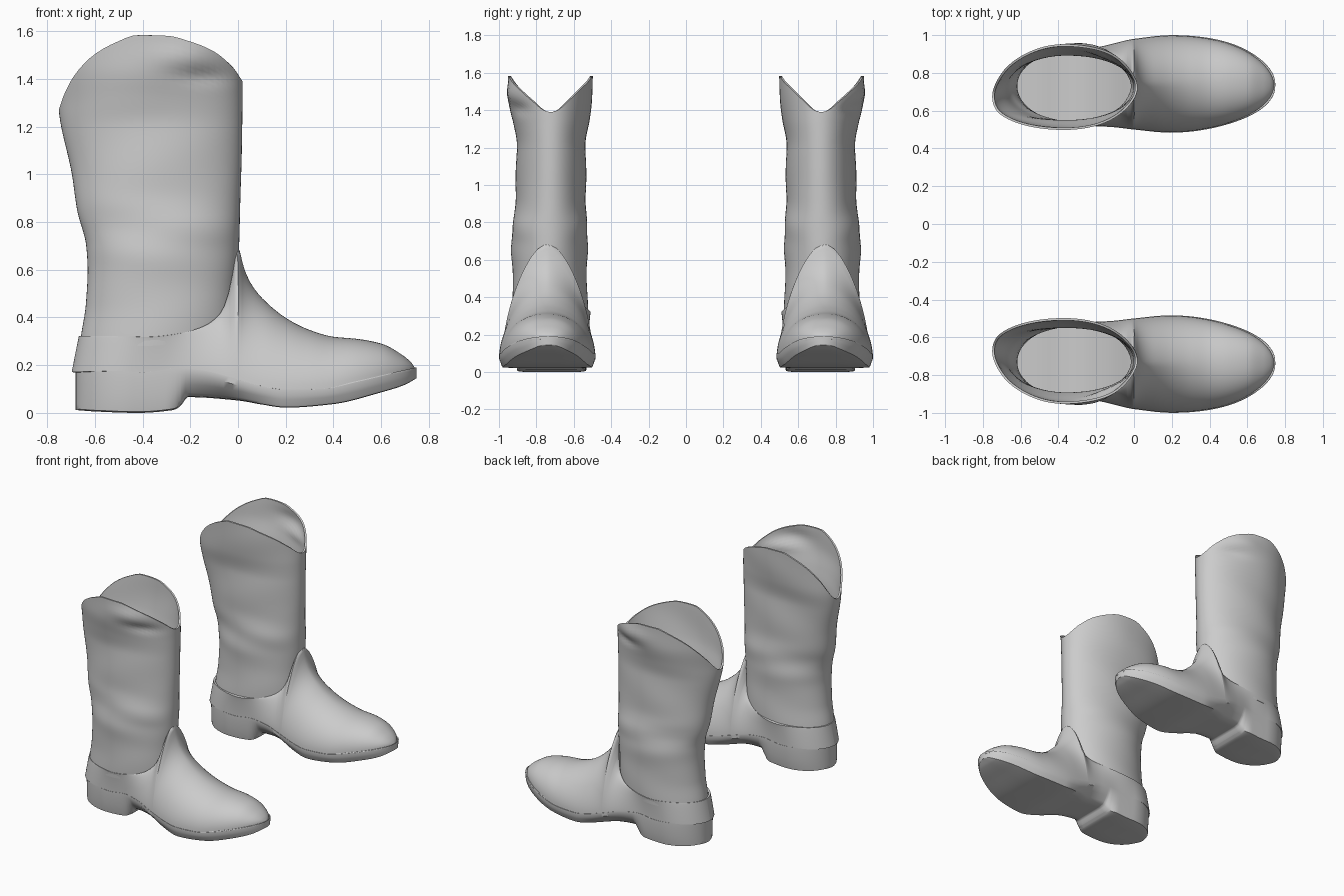
import bpy, bmesh, math
from math import sin, cos, pi, sqrt, exp

if "Cube" in bpy.data.objects:
    bpy.data.objects.remove(bpy.data.objects["Cube"])


# Smooth monotone interpolation through (position, value) points
def curve(*p):
    n = len(p)
    d = [(p[i+1][1] - p[i][1]) / (p[i+1][0] - p[i][0]) for i in range(n - 1)]
    m = [d[0]] + [2*a*b/(a+b) if a*b > 0 else 0 for a, b in zip(d, d[1:])] + [d[-1]]

    def f(x):
        x = min(max(x, p[0][0]), p[-1][0])
        i = 0
        while i < n - 2 and x > p[i+1][0]:
            i += 1
        h = p[i+1][0] - p[i][0]
        t = (x - p[i][0]) / h
        return ((2*t**3 - 3*t*t + 1)*p[i][1] + (t**3 - 2*t*t + t)*h*m[i]
                + (3*t*t - 2*t**3)*p[i+1][1] + (t**3 - t*t)*h*m[i+1])
    return f


# Skin a grid of rows, then thicken, mirror to the other boot and shade smooth
def skin(name, rows_list, closed, thick=0.0):
    bm = bmesh.new()
    for rows in rows_list:
        vs = [[bm.verts.new(c) for c in r] for r in rows]
        for a, b in zip(vs, vs[1:]):
            n = len(a)
            for j in range(n if closed else n - 1):
                k = (j + 1) % n
                bm.faces.new((a[j], a[k], b[k], b[j]))
    bmesh.ops.remove_doubles(bm, verts=bm.verts, dist=0.0006)
    bmesh.ops.recalc_face_normals(bm, faces=bm.faces)
    me = bpy.data.meshes.new(name)
    bm.to_mesh(me)
    bm.free()
    ob = bpy.data.objects.new(name, me)
    bpy.context.collection.objects.link(ob)
    if thick:
        s = ob.modifiers.new("thickness", 'SOLIDIFY')
        s.thickness, s.offset = thick, 0
    mir = ob.modifiers.new("pair", 'MIRROR')
    mir.use_axis = (False, True, False)
    mir.use_mirror_merge = False
    bpy.ops.object.select_all(action='DESELECT')
    ob.select_set(True)
    bpy.context.view_layer.objects.active = ob
    bpy.ops.object.convert(target='MESH')
    bpy.ops.object.shade_smooth_by_angle(angle=math.radians(40))
    return ob


# Profiles read along the length of the foot
welt = curve((-.69, .17), (-.5, .175), (-.4, .17), (-.25, .187), (-.15, .178), (0, .14),
             (.1, .112), (.2, .097), (.35, .1), (.5, .13), (.65, .165), (.748, .187))
crest = curve((0, .68), (.02, .6), (.05, .535), (.1, .472), (.2, .39), (.3, .34), (.4, .312),
              (.5, .303), (.6, .283), (.68, .24), (.72, .207), (.735, .186))
seam = curve((-.69, .32), (-.4, .32), (-.25, .332), (-.15, .355), (-.08, .4), (-.045, .46),
             (-.02, .56), (0, .68))
bottom = curve((-.68, .012), (-.6, .006), (-.42, 0), (-.27, .012), (-.24, .03), (-.21, .066),
               (0, .052), (.1, .035), (.2, .022), (.4, .037), (.6, .086), (.7, .118), (.748, .145))
width = curve((-.69, .197), (-.3, .2), (-.15, .215), (0, .24), (.2, .258), (.75, .258))
mid = curve((-.7, .715), (-.3, .72), (0, .74), (.25, .742), (.5, .745), (.75, .735))
bulge = curve((-.3, 1.3), (0, 1.5), (.2, 1.75), (.5, 2.1), (.74, 2.2))


def half_width(x, back, toe):
    h = width(x)
    if x < back + .24:
        h *= sqrt(max(0, 1 - ((back + .24 - x) / .24)**2))
    if x > toe - .55:
        h *= sqrt(max(0, 1 - ((x - toe + .55) / .55)**2))
    return h


def stations(a, b, n, extra=()):
    return sorted([(a+b)/2 - (b-a)/2*cos(pi*i/n) for i in range(n + 1)] + list(extra))


# Vamp and heel counter: two side walls that meet on the crest in front of the shaft
sides = []
for sgn in (-1, 1):
    rows = []
    for x in stations(-.69, .735, 120, (-.03, -.018, -.01, -.005, -.002, 0, .004, .012)):
        hb = max(0, half_width(x, -.69, .735) - .009)
        if x < 0:
            top, ht = seam(x), .203 * sqrt(max(0, 1 - ((x + .345) / .345)**2))
        else:
            top, ht = crest(x), 0
        row = []
        for j in range(17):
            u = pi / 2 * j / 16
            e = 2 / bulge(x)
            t = max(0, sin(u))**e
            c = max(0, cos(u))**e if j < 16 else 0
            lean = .03 * t * max(0, min(1, (-.3 - x) / .39))
            row.append((x + lean, mid(x) + sgn * (ht + (hb - ht) * c),
                        welt(x) + (top - welt(x)) * t))
        rows.append(row)
    sides.append(rows)
skin("foot_upper", sides, False, .014)

# Sole and stacked heel: one closed section swept from heel to toe
tuck = curve((-.68, .06), (-.3, .08), (-.2, .3), (-.08, .34), (.05, .15), (.2, .07), (.75, .1))
rows = []
for x in stations(-.68, .748, 120, (-.26, -.25, -.24, -.23, -.22, -.21)):
    h, zt, zb, k = half_width(x, -.68, .748), welt(x), bottom(x), tuck(x)
    d = zt - zb
    half = [(1, zt), (1.0, zt - min(.025, d*.35)), (1 - .35*k, zt - d*.55),
            (1 - .8*k, zb + d*.15), (1 - 1.1*k, zb + d*.03), (.8 - 1.1*k, zb), (.3, zb)]
    sec = [(x, mid(x) - h*f, z) for f, z in half]
    sec += [(x, mid(x) + h*f, z) for f, z in reversed(half)]
    rows.append(sec)
skin("sole_and_heel", [rows], True)

# Welt: thin raised rib running round the joint of upper and sole
rows = []
xs = stations(-.675, .748, 90)
loop = [(x, 1) for x in xs] + [(x, -1) for x in reversed(xs[:-1])]
for x, s in loop:
    h = half_width(x, -.675, .748)
    rows.append([(x, mid(x) + s*(h*.96 + .006*a), welt(x) + b)
                 for a, b in ((-1, .004), (.6, .004), (1, 0), (.6, -.01), (-1, -.01))])
skin("welt", [rows], True)

# Shaft: oval rings with a scalloped rim, ankle creases and a flared top
back = curve((.2, -.665), (.32, -.652), (.45, -.632), (.6, -.624), (.7, -.63), (.85, -.668),
             (1, -.69), (1.27, -.745), (1.45, -.755), (1.6, -.75))
front = curve((.2, -.015), (.5, -.014), (.68, -.002), (.9, .004), (1.1, .01), (1.35, .013), (1.6, .005))
inner = curve((.2, .53), (.6, .535), (.72, .53), (.85, .54), (1.2, .542), (1.35, .522),
              (1.5, .507), (1.6, .5))
outer = curve((.2, .915), (.6, .925), (.72, .928), (.85, .91), (1.2, .9), (1.32, .915),
              (1.45, .94), (1.6, .95))
rim = curve((-1, 1.27), (-.93, 1.335), (-.8, 1.42), (-.6, 1.5), (-.35, 1.555), (-.13, 1.583),
            (.2, 1.58), (.45, 1.555), (.7, 1.515), (.9, 1.45), (1, 1.39))


def bump(v, centre, size):
    return exp(-((v - centre) / size)**2)


N, M = 72, 60
rows = []
for j in range(M + 1):
    ring = []
    for i in range(N):
        a = 2 * pi * i / N
        c, s = cos(a), sin(a)
        low = seam(-.335 + .325*c) - .04
        z = low + (rim(c) - low) * j / M
        x = (back(z) + front(z))/2 + (front(z) - back(z))/2*c
        y = (inner(z) + outer(z))/2 + (outer(z) - inner(z))/2*s
        y -= .05 * max(0, -c)**2 * max(0, min(1, (z - .8) / .5))
        # soft leather creases, plus the folded dent near the outer rim
        r = .007 * sin(26*z + 5*x) * bump(z, .76, .13) + .003 * sin(17*z - 7*x)
        if s > 0:
            r += .018*bump(x, -.2, .13)*bump(z, 1.49, .05) - .022*bump(x, -.12, .12)*bump(z, 1.41, .035)
        ring.append((x, y + r*s, z))
    rows.append(ring)
skin("shaft", [rows], True, .012)
